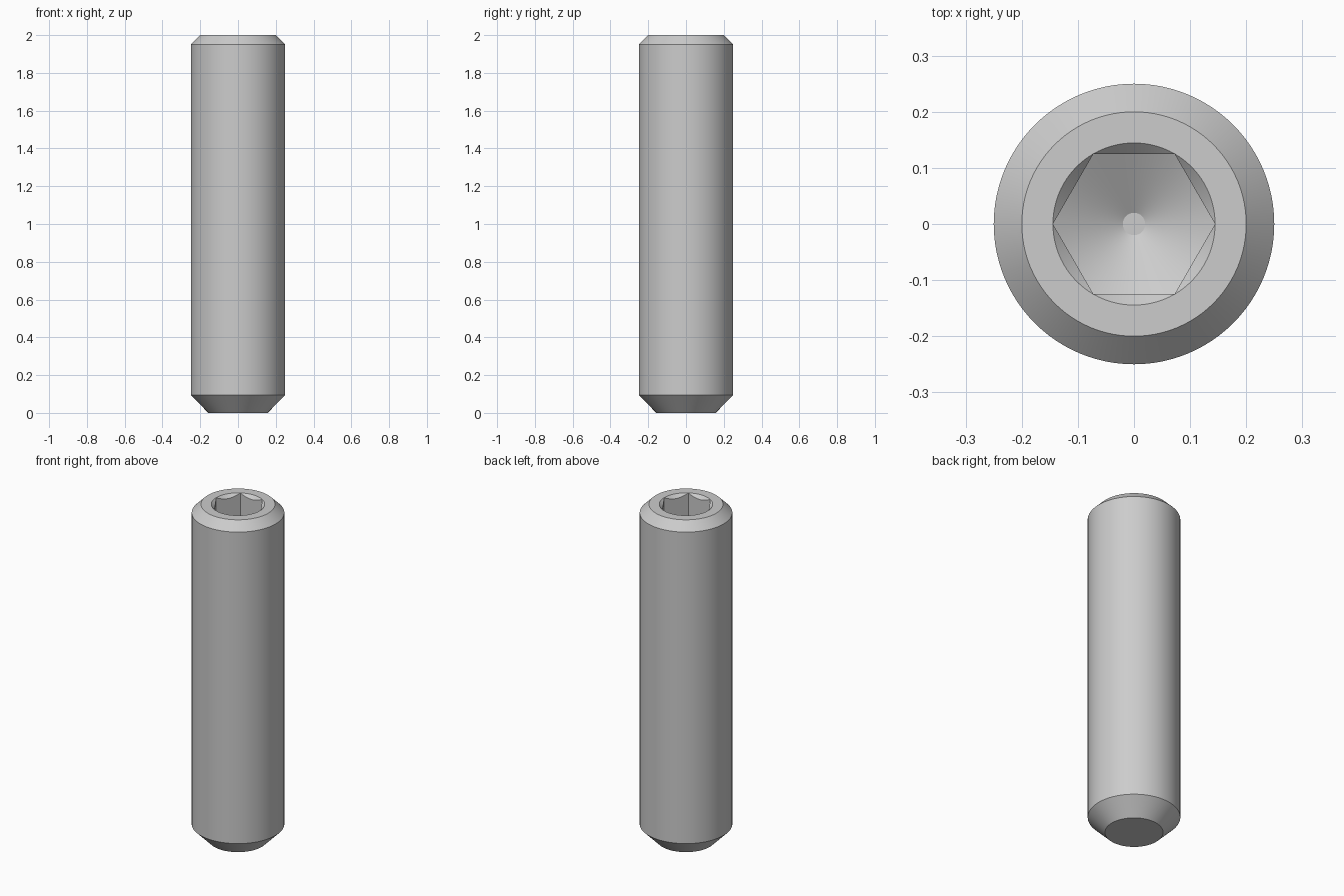
import bpy
import bmesh
from math import cos, pi, radians, sin, tan

if "Cube" in bpy.data.objects:
    bpy.data.objects.remove(bpy.data.objects["Cube"], do_unlink=True)

SEGMENTS = 96
CORNER = 0.1445                       # hex socket centre to corner
FLAT = CORNER * cos(pi / 6)           # hex socket centre to flat
FLOOR_Z = 1.7                         # floor height at the hex corners
FLOOR_SLOPE = tan(radians(30))

steel = bpy.data.materials.new("steel grey")
steel.use_nodes = True
steel.diffuse_color = (0.604, 0.604, 0.604, 1)
steel.node_tree.nodes["Principled BSDF"].inputs["Base Color"].default_value = steel.diffuse_color


def hex_radius(a):
    """Distance from the axis to the hex wall, corners on the x axis."""
    return FLAT / cos(a % (pi / 3) - pi / 6)


def floor_height(r):
    return FLOOR_Z - (CORNER - r) * FLOOR_SLOPE


def circle(r, z):
    return lambda a: (r, z)


def socket_mouth(a):
    # where the 45 degree countersink meets the hex wall
    r = hex_radius(a)
    return r, 2 - (CORNER - r)


def socket_floor(a):
    # where the conical drill bottom meets the hex wall
    r = hex_radius(a)
    return r, floor_height(r)


# Rings from the underside, up the outside, then down into the socket
rings = [
    circle(0.157, 0), circle(0.25, 0.094), circle(0.25, 1.95), circle(0.2, 2),
    circle(CORNER, 2), socket_mouth, socket_floor,
    circle(0.07, floor_height(0.07)), circle(0.02, floor_height(0.02)),
]

bm = bmesh.new()
loops = []
for ring in rings:
    loop = []
    for i in range(SEGMENTS):
        a = 2 * pi * i / SEGMENTS
        r, z = ring(a)
        loop.append(bm.verts.new((r * cos(a), r * sin(a), z)))
    loops.append(loop)

# Skin between neighbouring rings, then close both ends
for low, high in zip(loops, loops[1:]):
    for i in range(SEGMENTS):
        j = (i + 1) % SEGMENTS
        bm.faces.new((low[i], low[j], high[j], high[i]))
bm.faces.new(loops[0][::-1])
bm.faces.new(loops[-1])
bmesh.ops.remove_doubles(bm, verts=bm.verts, dist=1e-5)
bmesh.ops.recalc_face_normals(bm, faces=bm.faces)

mesh = bpy.data.meshes.new("set_screw")
bm.to_mesh(mesh)
bm.free()
mesh.materials.append(steel)
screw = bpy.data.objects.new("set_screw", mesh)
bpy.context.collection.objects.link(screw)

# Smooth curved walls, crisp chamfers and socket corners
bpy.ops.object.select_all(action="DESELECT")
screw.select_set(True)
bpy.context.view_layer.objects.active = screw
bpy.ops.object.shade_smooth_by_angle(angle=radians(29))
